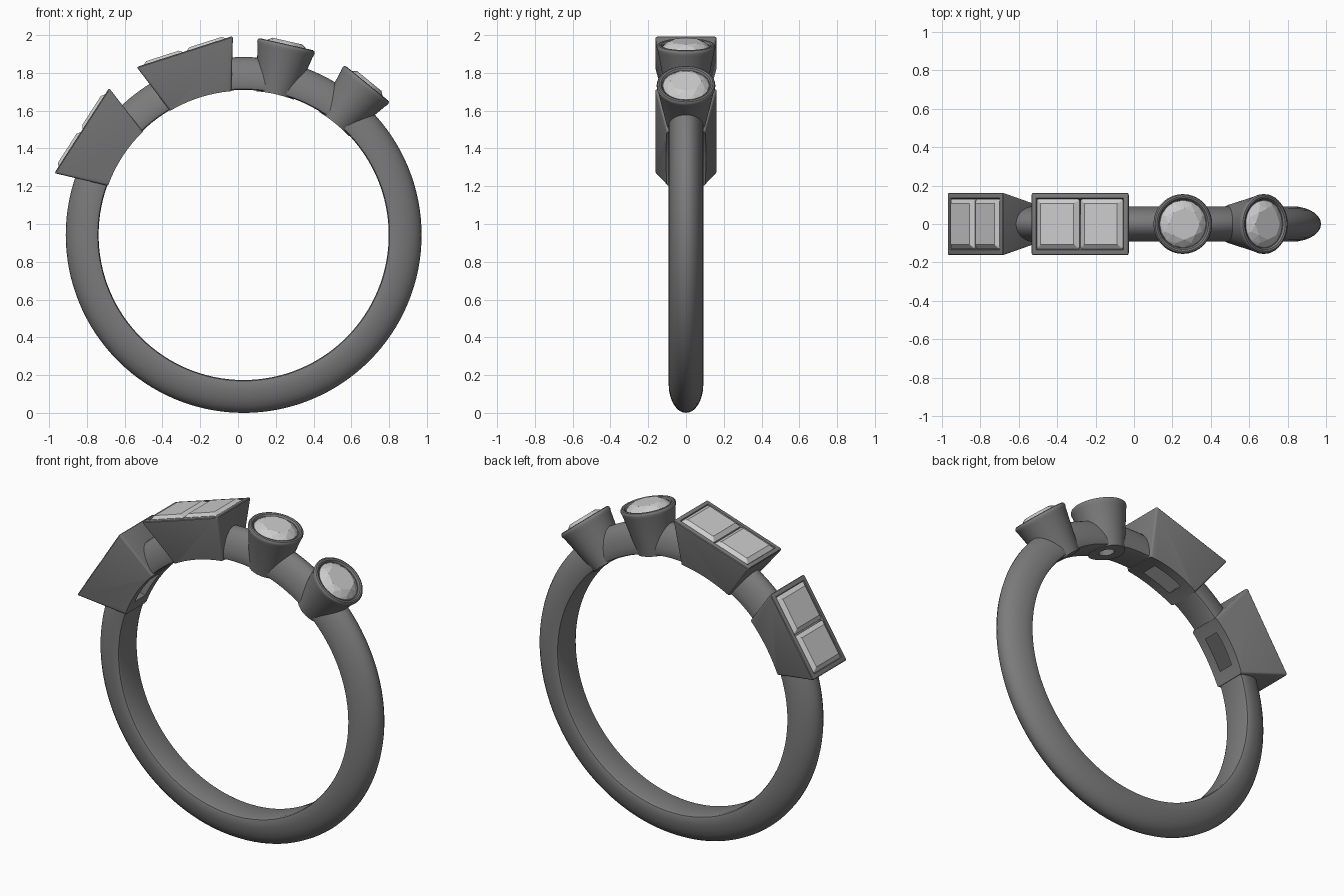
import bpy, bmesh, math
from mathutils import Matrix, Vector

if "Cube" in bpy.data.objects:
    bpy.data.objects.remove(bpy.data.objects["Cube"])

CX, CZ = 0.03, 0.942          # ring centre
R_IN = 0.768                  # finger hole radius


def material(name, v):
    m = bpy.data.materials.new(name)
    m.diffuse_color = (v, v, v, 1)
    m.use_nodes = True
    m.node_tree.nodes["Principled BSDF"].inputs["Base Color"].default_value = m.diffuse_color
    return m


METAL = material("dark_metal", 0.2)
STONE = material("pale_stone", 0.65)


def finish(name, bm, angle=90, mat=METAL):
    """Local z points outwards from the ring centre at the given angle."""
    bmesh.ops.recalc_face_normals(bm, faces=bm.faces)
    bm.transform(Matrix.Translation((CX, 0, CZ)) @
                 Matrix.Rotation(math.radians(90 - angle), 4, 'Y'))
    me = bpy.data.meshes.new(name)
    bm.to_mesh(me)
    bm.free()
    ob = bpy.data.objects.new(name, me)
    bpy.context.collection.objects.link(ob)
    me.materials.append(mat)
    return ob


def lathe(profile, n):
    """Spin (radius, z) points about z; radius 0 ends are capped."""
    bm = bmesh.new()
    rings = [[bm.verts.new((r * math.cos(2 * math.pi * i / n), r * math.sin(2 * math.pi * i / n), z))
              for i in range(n)] for r, z in profile]
    for a, b in zip(rings, rings[1:]):
        for i in range(n):
            bm.faces.new((a[i], a[(i + 1) % n], b[(i + 1) % n], b[i]))
    bm.faces.new(rings[0][::-1])
    bm.faces.new(rings[-1])
    return bm


def hull(points):
    bm = bmesh.new()
    for p in points:
        bm.verts.new(p)
    bmesh.ops.convex_hull(bm, input=bm.verts)
    bmesh.ops.dissolve_limit(bm, angle_limit=0.01, verts=bm.verts, edges=bm.edges)
    return bm


def rect(hx, hy, z, x0=0):
    return [(x0 + sx * hx, sy * hy, z) for sx in (-1, 1) for sy in (-1, 1)]


def circle(r, z, n, off=0.0):
    return [(r * math.cos(2 * math.pi * (i + off) / n),
             r * math.sin(2 * math.pi * (i + off) / n), z) for i in range(n)]


def cut(ob, cutters):
    for c in cutters:
        m = ob.modifiers.new("cut", 'BOOLEAN')
        m.operation, m.solver, m.object = 'DIFFERENCE', 'EXACT', c
    bpy.context.view_layer.update()
    dg = bpy.context.evaluated_depsgraph_get()
    me = bpy.data.meshes.new_from_object(ob.evaluated_get(dg))
    ob.modifiers.clear()
    ob.data = me


def smooth(ob, deg=35):
    bpy.ops.object.select_all(action='DESELECT')
    ob.select_set(True)
    bpy.context.view_layer.objects.active = ob
    bpy.ops.object.shade_smooth_by_angle(angle=math.radians(deg))


# band: D-shaped section swept round the y axis
section = [(-0.075, R_IN), (0.075, R_IN), (0.087, 0.773)]
section += [(0.092 * math.cos(math.pi * k / 14), 0.79 + 0.152 * math.sin(math.pi * k / 14)) for k in range(15)]
section += [(-0.087, 0.773)]
bm = bmesh.new()
N = 128
loops = [[bm.verts.new((r * math.cos(2 * math.pi * i / N), y, r * math.sin(2 * math.pi * i / N)))
          for y, r in section] for i in range(N)]
for i in range(N):
    a, b = loops[i], loops[(i + 1) % N]
    for j in range(len(section)):
        k = (j + 1) % len(section)
        bm.faces.new((a[j], a[k], b[k], b[j]))
band = finish("band", bm)

# finger hole cutter trims the undersides of the settings
bm = lathe([(R_IN - 0.004, -0.5), (R_IN - 0.004, 0.5)], N)
bm.transform(Matrix.Rotation(math.pi / 2, 4, 'X'))
finger = finish("finger_cutter", bm)

cavities, settings = [], []

# rectangular settings, each with a pair of step-cut stones
for n, ang in enumerate((147.2, 107.8), 1):
    bm = hull(rect(0.165, 0.098, 0.73) + rect(0.268, 0.165, 1.02))
    bmesh.ops.bevel(bm, geom=bm.edges[:], offset=0.012, segments=3, profile=0.5, affect='EDGES')
    box = finish(f"box_setting_{n}", bm, ang)
    # tapered opening right through the setting
    cav = finish(f"box_cavity_{n}", hull(rect(0.068, 0.03, 0.70) + rect(0.254, 0.144, 1.05)), ang)
    settings.append((box, cav))
    cavities.append(cav)
    for s in (-1, 1):
        x = s * 0.119
        pts = rect(0.09, 0.107, 1.034, x)
        for z in (1.016, 1.006):
            pts += rect(0.115, 0.122, z, x) + rect(0.108, 0.13, z, x)
        pts += rect(0.05, 0.07, 0.91, x) + rect(0.02, 0.03, 0.86, x)
        finish(f"square_stone_{n}_{'left' if s < 0 else 'right'}", hull(pts), ang, STONE)

# round settings, each with a brilliant-cut stone
for n, ang in enumerate((77.3, 50.8), 1):
    prof = [(0.095, 0.72), (0.150, 1.0), (0.155, 1.014), (0.155, 1.024), (0.150, 1.032),
            (0.142, 1.035), (0.133, 1.032), (0.126, 1.022)]
    cup = finish(f"round_setting_{n}", lathe(prof, 64), ang)
    cav = finish(f"round_cavity_{n}", lathe([(0.022, 0.70), (0.122, 1.0), (0.124, 1.06)], 48), ang)
    settings.append((cup, cav))
    cavities.append(cav)
    pts = (circle(0.082, 1.052, 8) + circle(0.106, 1.038, 8, 0.5) + circle(0.124, 1.021, 16)
           + circle(0.121, 1.012, 16) + circle(0.08, 0.92, 8, 0.5) + [(0, 0, 0.79)])
    finish(f"round_stone_{n}", hull(pts), ang, STONE)

# open the settings and the band, then shade
for ob, cav in settings:
    cut(ob, [finger, cav])
    smooth(ob)
cut(band, cavities)
smooth(band)

for c in cavities + [finger]:
    bpy.data.objects.remove(c)
